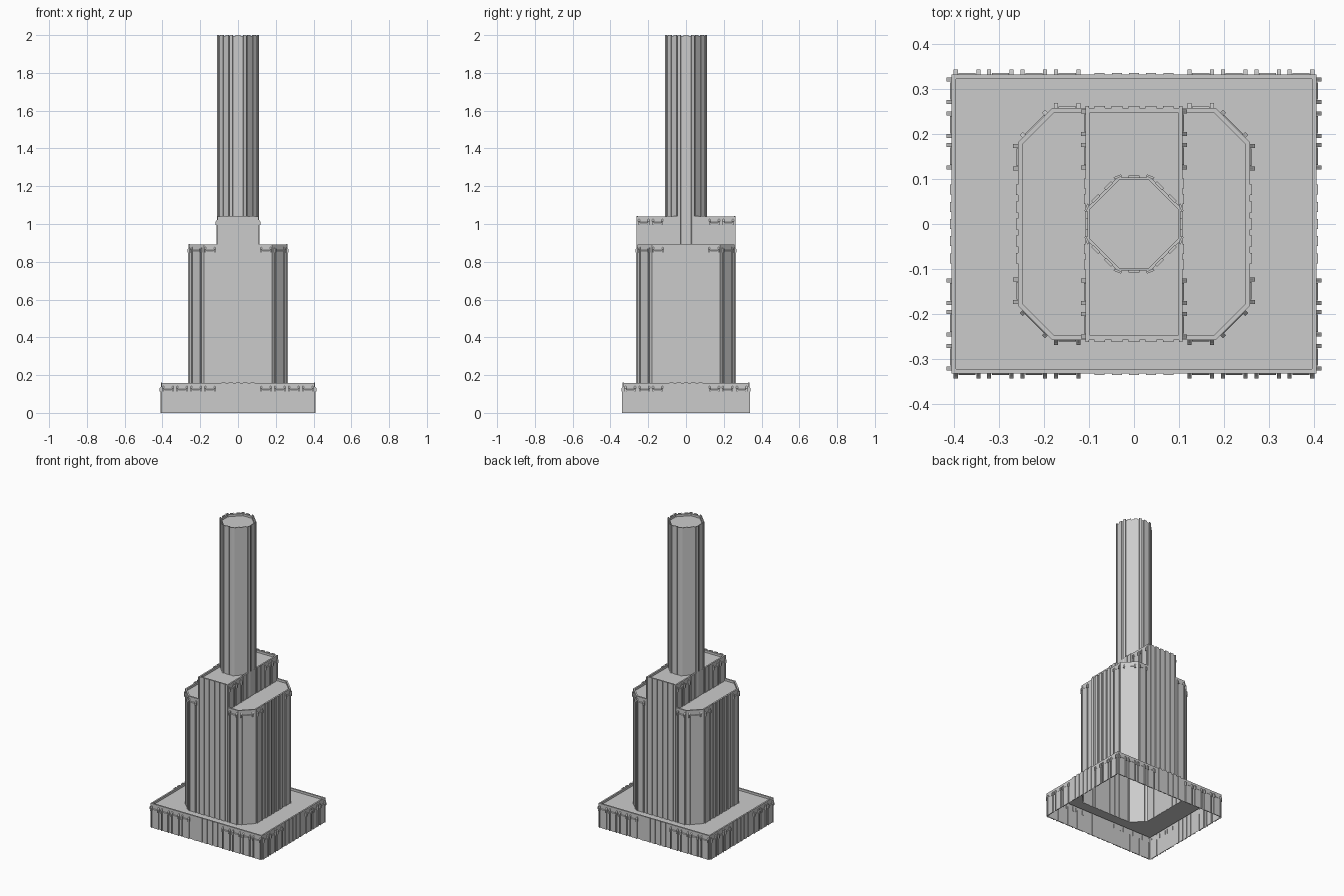
import bpy, bmesh
from math import sin, cos, pi, atan2

if "Cube" in bpy.data.objects:
    bpy.data.objects.remove(bpy.data.objects["Cube"])

RIM, DROP = 0.01, 0.014        # parapet thickness and roof recess


def rect(hx, hy):
    return [(hx, -hy), (hx, hy), (-hx, hy), (-hx, -hy)]


def octagon(h, c):
    return [(h, -c), (h, c), (c, h), (-c, h), (-h, c), (-h, -c), (-c, -h), (c, -h)]


def finish(bm, name):
    me = bpy.data.meshes.new(name)
    bm.to_mesh(me)
    bm.free()
    ob = bpy.data.objects.new(name, me)
    bpy.context.collection.objects.link(ob)
    return ob


def ring(bm, pts, z):
    return [bm.verts.new((x, y, z)) for x, y in pts]


def bridge(bm, a, b, closed=True):
    n = len(a)
    for i in range(n if closed else n - 1):
        j = (i + 1) % n
        bm.faces.new((a[i], a[j], b[j], b[i]))


def shell(name, outer, inner, z0, z1, hole=None, closed=True):
    """Open-bottomed walls, parapet rim and recessed roof, optionally with a hole."""
    bm = bmesh.new()
    rows = [ring(bm, outer, z0), ring(bm, outer, z1),
            ring(bm, inner, z1), ring(bm, inner, z1 - DROP)]
    for a, b in zip(rows, rows[1:]):
        bridge(bm, a, b, closed)
    roof = rows[-1]
    if hole:
        h = ring(bm, hole, z1 - DROP)
        edges = []
        for loop in (roof, h):
            for i, v in enumerate(loop):
                w = loop[(i + 1) % len(loop)]
                edges.append(bm.edges.get((v, w)) or bm.edges.new((v, w)))
        bmesh.ops.triangle_fill(bm, use_beauty=True, edges=edges, normal=(0, 0, 1))
    else:
        bm.faces.new(roof)
    return finish(bm, name)


def strip(bm, x, y, ang, t, w, d, z0, z1, slope=0.0):
    """Vertical bar on a wall: t along the wall, width w, depth d, sloped top."""
    nx, ny = cos(ang), sin(ang)
    prof = [(-0.002, z0), (d, z0), (d, z1), (-0.002, z1 + slope)]
    sides = []
    for s in (t - w / 2, t + w / 2):
        sides.append([bm.verts.new((x + nx * p - ny * s, y + ny * p + nx * s, z))
                      for p, z in prof])
    bridge(bm, sides[1], sides[0])
    bm.faces.new(sides[0])
    bm.faces.new(sides[1][::-1])


def bay(bm, x, y, ang, t, z0, z1, half=0.025, d=0.007):
    """Window bay: two slim posts with brackets and a shallow panel."""
    for s in (-half, half):
        strip(bm, x, y, ang, t + s, 0.005, d, z0, z1, 0.012)
        strip(bm, x, y, ang, t + s, 0.009, d + 0.004, z1 - 0.022, z1 - 0.004, 0.012)
    strip(bm, x, y, ang, t, 2 * half - 0.012, d * 0.5, z0, z1 - 0.012, 0.006)


BX, BY, BZ = 0.404, 0.331, 0.157       # podium
TH, TC, TZ = 0.257, 0.181, 0.892       # chamfered tower
CX, CZ = 0.107, 1.04                   # central slab
SH, SC = 0.104, 0.036                  # shaft
LOW, MID = BZ - DROP, TZ - DROP
tower = octagon(TH, TC)
inner = octagon(TH - RIM, TC - 0.414 * RIM)

# podium, open below the tower
shell("podium", rect(BX, BY), rect(BX - RIM, BY - RIM), 0, BZ, hole=tower)

# tower wings on both sides of the slab
for sgn, name in ((1, "right_wing"), (-1, "left_wing")):
    def half(o, h):
        pts = [(CX, -h), o[7], o[0], o[1], o[2], (CX, h)]
        return [(sgn * x, sgn * y) for x, y in pts]
    shell(name, half(tower, TH), half(inner, TH - RIM), LOW, TZ, closed=False)

# central slab: upper box plus front and back walls running down
shell("central_slab", rect(CX, TH), rect(CX - RIM, TH - RIM), MID, CZ)
bm = bmesh.new()
for s in (-1, 1):
    pts = [(s * CX, s * TH), (-s * CX, s * TH)]
    bridge(bm, ring(bm, pts, LOW), ring(bm, pts, MID), False)
finish(bm, "slab_lower_walls")

# shaft
shell("shaft", octagon(SH, SC), octagon(SH - 0.007, SC - 0.003), MID, 1.995)

# podium bays and ribs
bm = bmesh.new()
for k in range(4):
    a = k * pi / 2
    h = BX if k % 2 == 0 else BY
    x, y = h * cos(a), h * sin(a)
    spots = (0.15, 0.22, 0.295) if k % 2 == 0 else (0.148, 0.222, 0.296, 0.37)
    for t in spots:
        for s in (-1, 1):
            bay(bm, x, y, a, s * t, 0, 0.134)
    for i in range(-2, 3):
        strip(bm, x, y, a, i * 0.038, 0.022, 0.004, 0, BZ + 0.003)
finish(bm, "podium_trim")

# tower bays, ribs and chamfer panels
bm = bmesh.new()
for k in range(4):
    a = k * pi / 2
    x, y = TH * cos(a), TH * sin(a)
    for s in (-1, 1):
        bay(bm, x, y, a, s * 0.148, LOW, TZ - 0.022)
    top = TZ if k % 2 == 0 else CZ
    for i in range(-2, 3):
        strip(bm, x, y, a, i * 0.038, 0.024, 0.005, LOW, top + 0.003)
    if k % 2:
        for s in (-1, 1):
            strip(bm, x, y, a, s * 0.104, 0.008, 0.004, LOW, CZ)
    b = a + pi / 4
    m = (TH + TC) / 2
    bay(bm, m * (1 if cos(b) > 0 else -1), m * (1 if sin(b) > 0 else -1), b, 0,
        LOW, TZ - 0.022, 0.035, 0.005)
finish(bm, "tower_trim")

# side walls of the slab above the wings
bm = bmesh.new()
for a, sx in ((0, 1), (pi, -1)):
    for s in (-1, 1):
        for t in (0.15, 0.224):
            bay(bm, sx * CX, 0, a, s * t, MID, CZ - 0.022)
        for t in (0.055, 0.09):
            strip(bm, sx * CX, 0, a, s * t, 0.022, 0.004, MID, CZ + 0.003)
finish(bm, "slab_side_trim")

# shaft ribs: corner piers, chamfer ribs, front and back ribs
bm = bmesh.new()
for i, (x, y) in enumerate(octagon(SH, SC)):
    a = (i * 2 - 1) * pi / 8
    strip(bm, x, y, a, 0, 0.018, 0.003, MID, 2.0)
for k in range(4):
    b = pi / 4 + k * pi / 2
    m = (SH + SC) / 2
    x, y = m * (1 if cos(b) > 0 else -1), m * (1 if sin(b) > 0 else -1)
    for t in (-0.02, 0.02):
        strip(bm, x, y, b, t, 0.022, 0.004, MID, 2.0)
    a = k * pi / 2
    strip(bm, SH * cos(a), SH * sin(a), a, 0, 0.024, 0.004, MID, 2.0)
finish(bm, "shaft_ribs")
